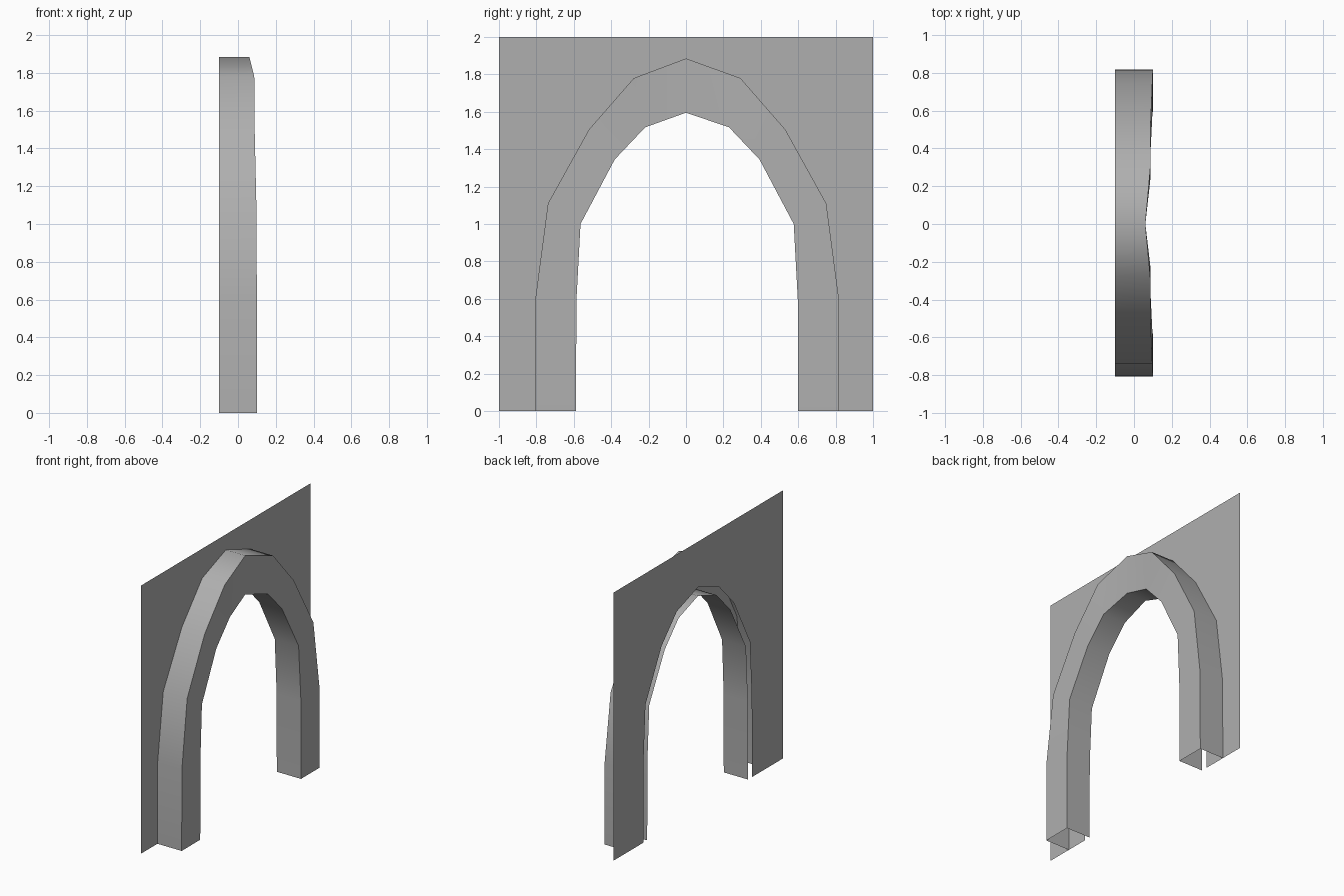
import bpy, math

if "Cube" in bpy.data.objects:
    bpy.data.objects.remove(bpy.data.objects["Cube"])

BACK = -0.1      # plane of the wall
SHIFT = 0.006    # slight sideways offset of the arch

# Half profiles from floor to apex: (y, z)
OUTER = [(0.813, 0), (0.81, 0.61), (0.744, 1.11), (0.525, 1.505), (0.285, 1.78), (0, 1.885)]
INNER = [(0.594, 0), (0.592, 0.59), (0.57, 1.0), (0.387, 1.345), (0.224, 1.517), (0, 1.595)]
HOLE = [(0.64, 0), (0.638, 0.6), (0.615, 1.02), (0.425, 1.385), (0.245, 1.575), (0, 1.66)]
FRONT = [0.1, 0.1, 0.097, 0.088, 0.086, 0.06]   # front face x at each station

stone = bpy.data.materials.new("stone")
stone.diffuse_color = (0.43, 0.43, 0.43, 1)
stone.use_nodes = True
stone.node_tree.nodes["Principled BSDF"].inputs["Base Color"].default_value = stone.diffuse_color


def full(half):
    """Mirror a half profile into a whole arch, left floor to right floor."""
    left = [(-y + SHIFT, z) for y, z in half[:-1]]
    right = [(y + SHIFT, z) for y, z in reversed(half[:-1])]
    return left + [half[-1]] + right


def make(name, verts, faces):
    mesh = bpy.data.meshes.new(name)
    mesh.from_pydata(verts, [], faces)
    mesh.update()
    mesh.materials.append(stone)
    ob = bpy.data.objects.new(name, mesh)
    bpy.context.collection.objects.link(ob)
    return ob


# Flat wall with arched opening
outline = [(-1, 0), (-1, 2), (1, 2), (1, 0)] + full(HOLE)[::-1]
make("wall", [(BACK, y, z) for y, z in outline], [list(range(len(outline)))[::-1]])

# Arch surround: outer side, front and inner side, open at the back and floor
fx = FRONT + FRONT[-2::-1]
verts = []
for (oy, oz), (iy, iz), x in zip(full(OUTER), full(INNER), fx):
    verts += [(BACK, oy, oz), (x, oy, oz), (x, iy, iz), (BACK, iy, iz)]
faces = []
for i in range(len(fx) - 1):
    a, b = 4 * i, 4 * i + 4
    for k in range(3):
        faces.append((a + k, a + k + 1, b + k + 1, b + k))
arch = make("arch_surround", verts, faces)

bpy.ops.object.select_all(action='DESELECT')
arch.select_set(True)
bpy.context.view_layer.objects.active = arch
bpy.ops.object.shade_smooth_by_angle(angle=math.radians(55))
